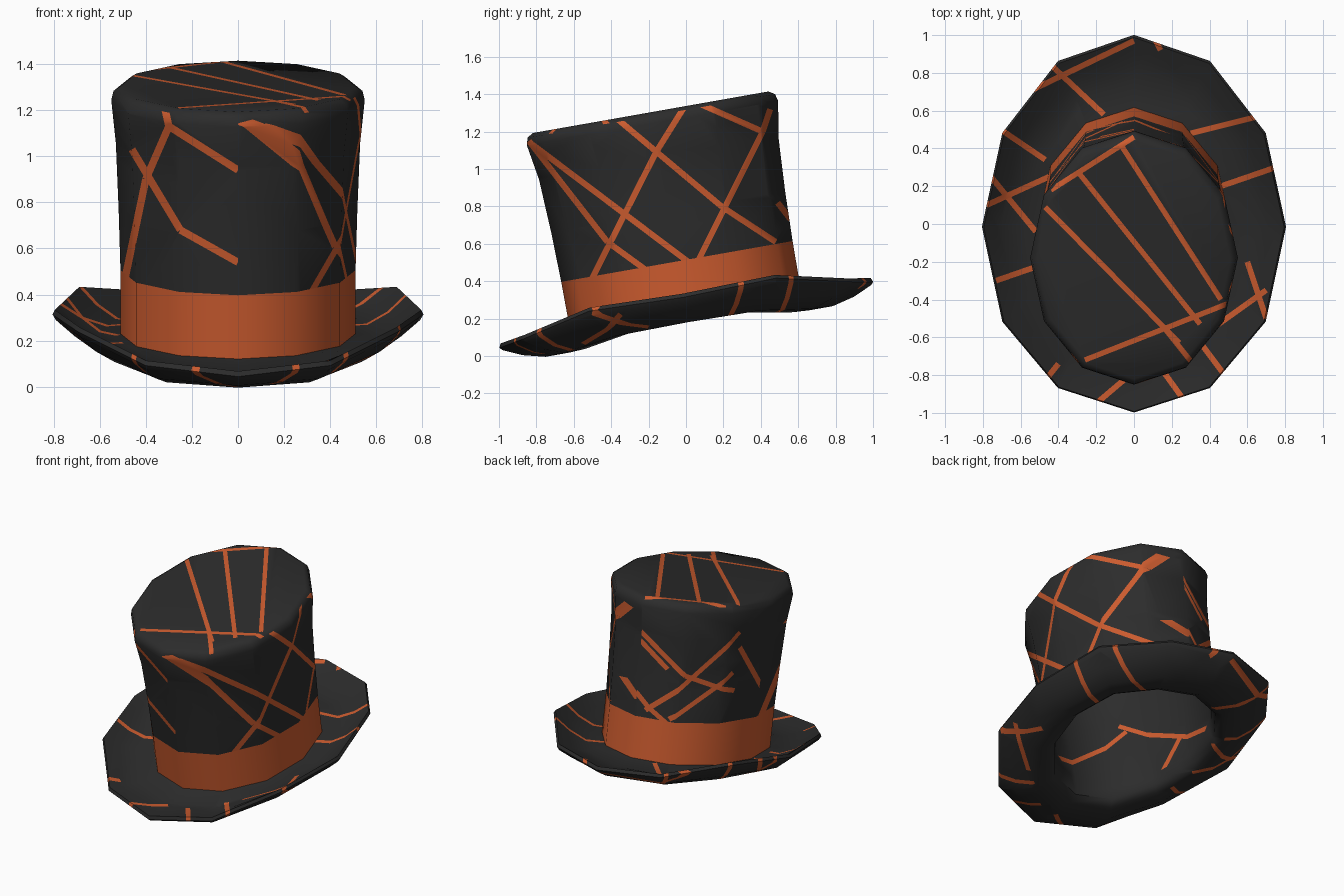
import bpy, bmesh, math
from mathutils import Vector, Matrix

if "Cube" in bpy.data.objects:
    bpy.data.objects.remove(bpy.data.objects["Cube"])

SIDES = 12
TILT = Matrix.Translation((0, 0, 0.23)) @ Matrix.Rotation(math.radians(10), 4, 'X')
X, Y, Z = Vector((1, 0, 0)), Vector((0, 1, 0)), Vector((0, 0, 1))


def material(name, rgb):
    m = bpy.data.materials.new(name)
    m.diffuse_color = (*rgb, 1)
    m.use_nodes = True
    m.node_tree.nodes["Principled BSDF"].inputs["Base Color"].default_value = m.diffuse_color
    return m


MATS = [material("charcoal_felt", (0.025, 0.025, 0.025)),
        material("orange_trim", (0.60, 0.105, 0.028))]


def loft(profile, cap_start=False, cap_end=False):
    """Sweep (radius_x, radius_y, height) rows; height may be a front-to-side list."""
    bm = bmesh.new()
    rings = []
    for rx, ry, h in profile:
        ring = []
        for i in range(SIDES):
            a = math.tau * i / SIDES - math.pi / 2      # starts at the front
            q = min(i % 6, 6 - i % 6)                   # 0 front/back .. 3 side
            z = h[q] if isinstance(h, (list, tuple)) else h
            ring.append(bm.verts.new(TILT @ Vector((rx * math.cos(a), ry * math.sin(a), z))))
        rings.append(ring)
    for a, b in zip(rings, rings[1:]):
        for i in range(SIDES):
            j = (i + 1) % SIDES
            bm.faces.new((a[i], a[j], b[j], b[i]))
    if cap_start:
        bm.faces.new(rings[0][::-1])
    if cap_end:
        bm.faces.new(rings[-1])
    bm.normal_update()
    return bm


def stripe(bm, right, up, p, q, keep, width=0.032):
    """Cut a straight stripe, drawn in the right/up view plane, into the kept faces."""
    a, b = right * p[0] + up * p[1], right * q[0] + up * q[1]
    d = (b - a).normalized()
    n = d.cross(right.cross(up))
    length, half = (b - a).length, width / 2

    def touched():
        bm.normal_update()
        out = []
        for f in bm.faces:
            if not keep(f.calc_center_median(), f.normal):
                continue
            s = [(v.co - a).dot(n) for v in f.verts]
            t = [(v.co - a).dot(d) for v in f.verts]
            if max(s) > -half and min(s) < half and max(t) > 0 and min(t) < length:
                out.append(f)
        return out

    for co, no in ((a + n * half, n), (a - n * half, n), (a, d), (b, d)):
        faces = touched()
        geom = faces + list({e for f in faces for e in f.edges}) + list({v for f in faces for v in f.verts})
        if geom:
            bmesh.ops.bisect_plane(bm, geom=geom, dist=1e-5, plane_co=co, plane_no=no)
    for f in touched():
        c = f.calc_center_median() - a
        if abs(c.dot(n)) < half and 0 < c.dot(d) < length:
            f.material_index = 1


def stripes(bm, right, up, lines, keep, width=0.032):
    for x0, y0, x1, y1 in lines:
        stripe(bm, right, up, (x0, y0), (x1, y1), keep, width)


def finish(bm, name):
    me = bpy.data.meshes.new(name)
    bm.to_mesh(me)
    bm.free()
    for m in MATS:
        me.materials.append(m)
    me.shade_smooth()
    me.set_sharp_from_angle(angle=math.radians(50))
    ob = bpy.data.objects.new(name, me)
    bpy.context.collection.objects.link(ob)


def local_y(c):
    return c.y + 0.176 * (c.z - 0.23)


# Hat band
band = loft([(0.51, 0.626, -0.02), (0.51, 0.628, 0.28)])
for f in band.faces:
    f.material_index = 1
finish(band, "hat_band")

# Crown, flaring to a softened top edge
crown = loft([(0.51, 0.628, 0.28), (0.518, 0.635, 0.55), (0.53, 0.65, 0.84),
              (0.55, 0.682, 1.03), (0.54, 0.672, 1.07), (0.51, 0.64, 1.09)], cap_end=True)
# crown right side, seen along x
stripes(crown, Y, Z, [(-.84, 1.15, -.42, .61), (-.42, .61, -.2, .45), (-.82, 1.13, .03, .49),
                      (-.51, .40, -.16, 1.09), (-.16, 1.09, -.01, 1.33), (-.37, 1.27, .19, .80),
                      (.19, .80, .48, .61), (.06, .5, .41, 1.2), (.41, 1.2, .45, 1.32),
                      (.07, 1.35, .41, 1.2), (.49, .82, .56, .73)],
        lambda c, n: c.x > 0 and n.z < 0.6)
# crown left front, seen along y
stripes(crown, X, Z, [(-.32, 1.22, -.3, 1.13), (-.3, 1.13, 0, .94), (-.3, 1.13, -.4, .9),
                      (-.4, .9, -.49, .47), (-.46, 1.03, -.25, .68), (-.25, .68, 0, .54)],
        lambda c, n: c.x < 0 and local_y(c) < 0 and n.z < 0.6)
# crown left back, seen diagonally
stripes(crown, Vector((-.707, -.707, 0)), Z,
        [(-.5, 1.33, -.09, .91), (-.09, .91, .24, .75), (-.48, 1.25, -.2, .95), (-.34, .66, .28, 1.15),
         (-.53, .95, -.32, .68), (-.32, .68, -.18, .56), (-.2, .62, .23, .88), (.28, 1.04, .45, .68)],
        lambda c, n: c.x < 0 and local_y(c) > 0 and n.z < 0.6)
# crown top
stripes(crown, X, Y, [(-.47, .09, .24, -.63), (-.3, .28, .35, -.53), (-.07, .42, .46, -.4),
                      (-.44, .18, 0, .46), (-.26, -.72, .5, -.42), (.16, -.55, .32, -.75)],
        lambda c, n: n.z > 0.6, 0.028)
finish(crown, "crown")

# Inside lining and rolled brim in one sweep: down the inside, out below, back over the top
trough = (-.1, -.095, -.055, -.05)
brim = loft([(.48, .60, 1.04), (.51, .64, 1.0), (.485, .605, .5), (.47, .585, .05),
             (.48, .60, [t + .03 for t in trough]), (.52, .65, trough), (.62, .78, trough),
             (.71, .90, (-.07, -.06, .0, -.01)), (.79, 1.0, (-.025, -.005, .075, .06)),
             (.805, 1.015, (-.01, .015, .1, .085)), (.795, 1.005, (.012, .035, .118, .105)),
             (.71, .90, (-.015, 0, .05, .04)), (.61, .77, (-.035, -.03, 0, .0)),
             (.505, .622, (0, 0, 0, 0))], cap_start=True)


def is_lining(c, n):
    return (c.x / .5) ** 2 + (local_y(c) / .62) ** 2 < 1 and c.z - .176 * c.y > 0.26


stripes(brim, X, Y, [(-.78, .1, -.45, .25), (-.72, .51, -.47, .34), (-.79, .29, -.52, -.04),
                     (-.73, -.3, -.5, -.22), (-.58, .69, 0, .97), (-.47, .87, -.16, .58),
                     (.3, .48, .66, .57), (.46, .2, .75, .3), (.6, -.2, .7, -.5), (.42, -.55, .7, -.35),
                     (.33, -.6, .48, -.8), (.14, -.76, .27, -.94), (-.2, -.95, 0, -.78),
                     (-.48, -.84, -.4, -.74), (.11, .98, .14, .92)],
        lambda c, n: not is_lining(c, n), 0.03)
# lining stripes on the front left inside wall
stripes(brim, Vector((-.707, .707, 0)), Z, [(-.15, .65, .45, .35), (.27, .45, .1, .15), (-.5, .25, -.1, .6)],
        lambda c, n: is_lining(c, n) and c.x + c.y < 0 and abs(n.z) < .6)
finish(brim, "brim_and_lining")
